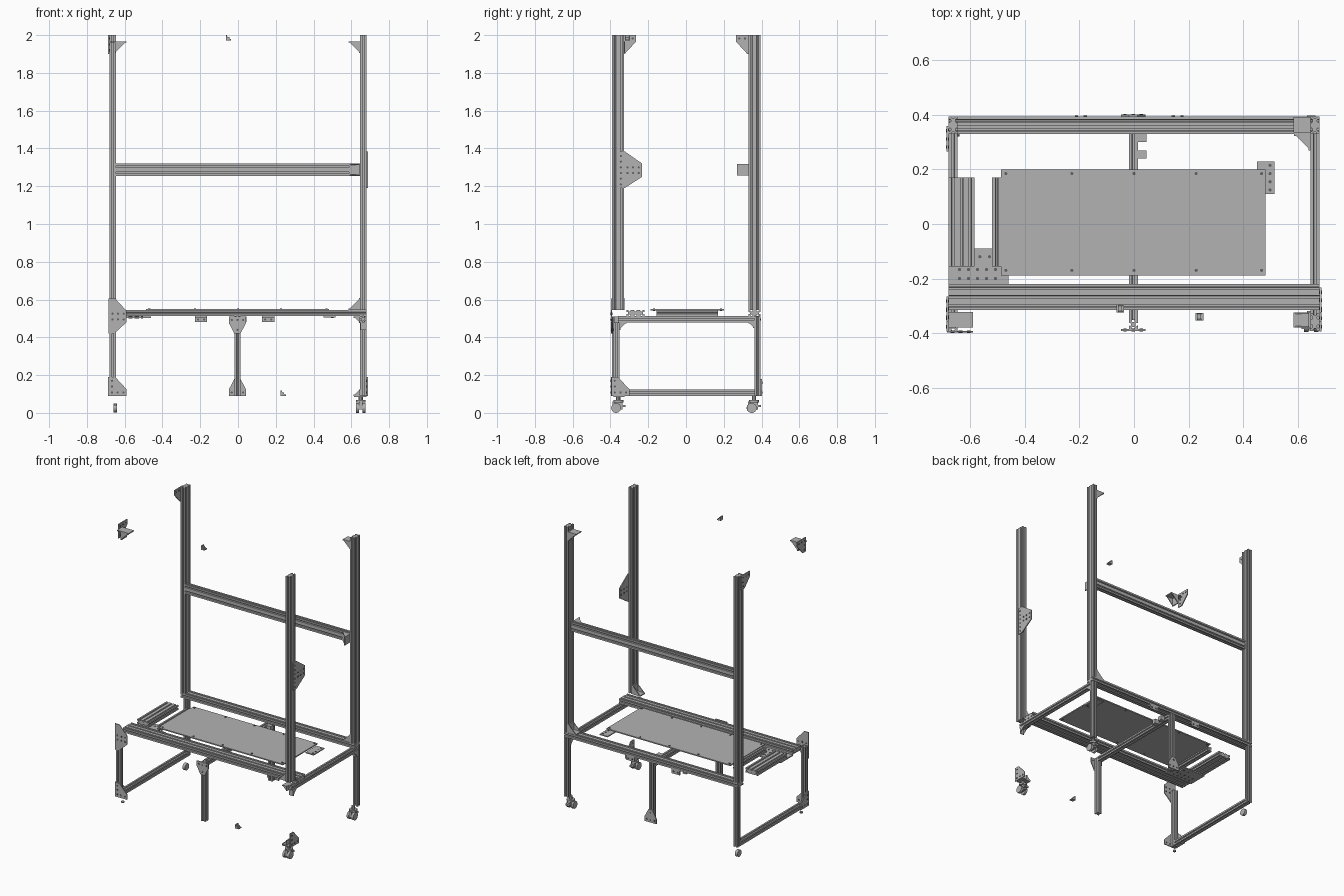
import bpy, bmesh, math
from mathutils import Vector

if "Cube" in bpy.data.objects:
    bpy.data.objects.remove(bpy.data.objects["Cube"])


def material(name, value):
    m = bpy.data.materials.new(name)
    m.use_nodes = True
    col = (value, value, value, 1)
    m.diffuse_color = col
    m.node_tree.nodes["Principled BSDF"].inputs["Base Color"].default_value = col
    return m


GREY = material("aluminium grey", 0.45)
DARK = material("bolt grey", 0.12)
AX = {"x": 0, "y": 1, "z": 2}


def place(axis, u, v, w):
    """Put w on the given axis and u, v on the other two in order."""
    p = [u, v]
    p.insert(AX[axis], w)
    return Vector(p)


def prism(name, axis, outline, lo, hi, mat=GREY):
    bm = bmesh.new()
    face = bm.faces.new([bm.verts.new(place(axis, u, v, lo)) for u, v in outline])
    ext = bmesh.ops.extrude_face_region(bm, geom=[face])
    moved = [g for g in ext["geom"] if isinstance(g, bmesh.types.BMVert)]
    bmesh.ops.translate(bm, verts=moved, vec=place(axis, 0, 0, hi - lo))
    bmesh.ops.recalc_face_normals(bm, faces=bm.faces)
    mesh = bpy.data.meshes.new(name)
    bm.to_mesh(mesh)
    bm.free()
    mesh.materials.append(mat)
    ob = bpy.data.objects.new(name, mesh)
    bpy.context.collection.objects.link(ob)
    return ob


def rect(u0, u1, v0, v1):
    return [(u0, v0), (u1, v0), (u1, v1), (u0, v1)]


def box(name, x0, x1, y0, y1, z0, z1):
    return prism(name, "z", rect(x0, x1, y0, y1), z0, z1)


def disc(name, axis, u, v, r, lo, hi, mat=GREY, sides=10):
    ring = [(u + r * math.cos(math.tau * i / sides), v + r * math.sin(math.tau * i / sides))
            for i in range(sides)]
    return prism(name, axis, ring, lo, hi, mat)


# Half outline of one T-slot: offset from the slot centre, depth
SLOT = [(-0.0045, 0), (-0.0045, 0.003), (-0.0075, 0.003), (-0.0035, 0.008)]
SLOT += [(-s, d) for s, d in reversed(SLOT)]


def bar(name, axis, u0, u1, v0, v1, lo, hi):
    """Slotted extrusion; the number of slots follows from its width."""
    corners = [Vector(p) for p in rect(u0, u1, v0, v1)]
    outline = []
    for i, a in enumerate(corners):
        side = corners[(i + 1) % 4] - a
        along = side.normalized()
        inward = Vector((-along.y, along.x))
        cells = max(1, round(side.length / 0.0325))
        outline.append(a)
        for c in range(cells):
            mid = a + side * ((c + 0.5) / cells)
            outline += [mid + along * s + inward * d for s, d in SLOT]
    return prism(name, axis, outline, lo, hi)


def bolts(name, axis, points, lo, hi):
    for u, v in points:
        disc(name + "_bolt", axis, u, v, 0.006, lo, hi, DARK, 8)


def gusset_plate(name, axis, u, v, su, sv, lo, hi):
    """Corner plate: square foot at (u, v), tapering along sv."""
    pts = [(0, 0), (0.095, 0), (0.095, 0.035), (0.035, 0.1), (0, 0.1)]
    prism(name, axis, [(u + su * a, v + sv * b) for a, b in pts], lo, hi)
    bolts(name, axis, [(u + su * a, v + sv * b) for a, b in
                       [(0.018, 0.018), (0.048, 0.018), (0.078, 0.018), (0.018, 0.05), (0.018, 0.08)]],
          lo - 0.002, hi + 0.002)


def corner_brace(name, axis, u, v, su, sv, lo, hi, size=0.062):
    """Two flanges with triangular cheeks between them."""
    t = 0.007
    prism(name + "_foot", axis, rect(*sorted((u, u + su * size)), *sorted((v, v + sv * t))), lo, hi)
    prism(name + "_back", axis, rect(*sorted((u, u + su * t)), *sorted((v, v + sv * size))), lo, hi)
    tri = [(u, v), (u + su * size, v), (u, v + sv * size)]
    for a in (lo, hi - 0.005):
        prism(name + "_cheek", axis, tri, a, a + 0.005)


# Upright posts
for name, x0, y0 in [("left_back", 0.647, 0.33), ("right_back", -0.68, 0.33), ("left_front", 0.647, -0.392)]:
    bar(name + "_post", "z", x0, x0 + 0.033, y0, y0 + 0.065, 0.545, 2)

# Legs
for name, x0, y0 in [("left_back", 0.647, 0.362), ("right_back", -0.68, 0.362), ("right_front", -0.68, -0.392),
                     ("middle_front", -0.019, -0.385), ("middle_back", -0.019, 0.362)]:
    bar(name + "_leg", "z", x0, x0 + 0.033, y0, y0 + 0.033, 0.09, 0.51)

# Long beams
bar("back_beam", "x", 0.33, 0.395, 0.512, 0.545, -0.68, 0.68)
bar("upper_back_beam", "x", 0.33, 0.363, 1.255, 1.32, -0.647, 0.647)
bar("front_beam", "x", -0.315, -0.22, 0.512, 0.545, -0.68, 0.68)

# Cross bars
bar("left_cross_bar", "y", 0.647, 0.68, 0.479, 0.512, -0.36, 0.362)
bar("middle_cross_bar", "y", -0.019, 0.014, 0.479, 0.512, -0.352, 0.362)
bar("right_bottom_bar", "y", -0.68, -0.647, 0.09, 0.123, -0.359, 0.362)

# Short bars and joining plate at the right side
bar("wide_short_bar", "y", -0.68, -0.585, 0.512, 0.545, -0.155, 0.17)
bar("narrow_short_bar", "y", -0.52, -0.487, 0.512, 0.545, -0.155, 0.17)
prism("joining_plate", "z", [(-0.68, -0.225), (-0.46, -0.225), (-0.46, -0.155), (-0.515, -0.155),
                             (-0.515, -0.09), (-0.68, -0.09)], 0.503, 0.511)
bolts("joining_plate", "z", [(-0.64 + 0.033 * i, -0.2 + 0.033 * j) for i in range(5) for j in range(2)]
      + [(-0.565 + 0.035 * i, -0.12) for i in range(2)], 0.501, 0.513)

# Table panel
box("table_panel", -0.487, 0.483, -0.188, 0.2, 0.541, 0.549)
bolts("panel", "z", [(x, y) for x in (-0.47, -0.228, 0, 0.228, 0.468) for y in (-0.17, 0.185)], 0.539, 0.553)
box("panel_side_plate", 0.452, 0.515, 0.11, 0.23, 0.505, 0.512)
bolts("side_plate", "z", [(0.499, 0.125 + 0.03 * i) for i in range(4)], 0.503, 0.514)

# Middle leg plates
for name, z, s, lo in [("middle_front", 0.51, -1, -0.393), ("middle_back", 0.09, 1, 0.395)]:
    half = [(0.045, 0), (0.045, 0.035), (0.016, 0.09)]
    pts = half + [(-a, b) for a, b in reversed(half)]
    prism(name + "_plate", "y", [(a - 0.003, z + s * b) for a, b in pts], lo, lo + 0.007)
    bolts(name, "y", [(a - 0.003, z + s * 0.018) for a in (-0.03, 0, 0.03)] + [(-0.003, z + s * 0.07)],
          lo - 0.002, lo + 0.009)

# Small plates below the back beam
for x in (-0.195, 0.16):
    box("back_beam_plate", x - 0.032, x + 0.032, 0.362, 0.395, 0.505, 0.512)
    box("back_beam_flange", x - 0.032, x + 0.032, 0.388, 0.395, 0.48, 0.512)
    bolts("back_beam", "y", [(x - 0.016, 0.495), (x + 0.016, 0.495)], 0.386, 0.398)
for y in (0.315, 0.255):
    box("middle_bar_plate", 0.014, 0.045, y - 0.015, y + 0.015, 0.48, 0.511)

# Right front corner plates
gusset_plate("right_front_lower_plate", "y", -0.685, 0.09, 1, 1, -0.398, -0.392)
gusset_plate("right_front_lower_side_plate", "x", -0.395, 0.09, 1, 1, -0.687, -0.68)
prism("right_front_upper_plate", "y", [(-0.685, 0.42), (-0.655, 0.42), (-0.59, 0.48), (-0.59, 0.54),
                                       (-0.65, 0.605), (-0.685, 0.605)], -0.398, -0.392)
bolts("right_front_upper", "y", [(-0.665 + 0.03 * i, 0.495 + 0.03 * j) for i in range(3) for j in range(2)],
      -0.4, -0.39)

# Mid-height plate on the left front post
prism("post_side_plate", "x", [(-0.36, 1.19), (-0.325, 1.19), (-0.232, 1.25), (-0.232, 1.32),
                               (-0.325, 1.385), (-0.36, 1.385)], 0.68, 0.687)
bolts("post_side", "x", [(-0.345, 1.21 + 0.03 * i) for i in range(6)]
      + [(-0.31 + 0.03 * i, z) for i in range(3) for z in (1.27, 1.3)], 0.678, 0.689)

# Corner braces on posts and beams
corner_brace("left_back_base_brace", "y", 0.647, 0.545, -1, 1, 0.335, 0.392)
corner_brace("left_front_base_brace", "y", 0.647, 0.545, -1, 1, -0.38, -0.325)
corner_brace("left_back_top_brace", "y", 0.647, 1.967, -1, -1, 0.335, 0.392)
corner_brace("left_back_beam_brace", "z", 0.647, 0.33, -1, -1, 1.257, 1.318, 0.06)
corner_brace("left_front_under_brace", "x", -0.355, 0.479, 1, -1, 0.648, 0.68, 0.04)
corner_brace("left_back_under_brace", "x", 0.362, 0.479, -1, -1, 0.648, 0.68, 0.03)
corner_brace("left_front_leg_brace", "y", 0.647, 0.51, -1, -1, -0.38, -0.325, 0.035)
gusset_plate("right_back_top_plate", "x", 0.36, 2, -1, -1, -0.687, -0.68)

# Detached brace where the right front post would end
gusset_plate("right_front_top_plate", "x", -0.36, 2, 1, -1, -0.687, -0.68)
corner_brace("right_front_top_brace", "y", -0.652, 1.967, 1, -1, -0.38, -0.322)
box("right_front_top_pad", -0.68, -0.652, -0.38, -0.322, 1.96, 1.967)

# Detached plate above the left front caster
gusset_plate("left_front_lower_plate", "x", -0.395, 0.09, 1, 1, 0.68, 0.687)
box("left_front_lower_pad", 0.615, 0.68, -0.385, -0.325, 0.085, 0.092)
corner_brace("left_front_lower_brace", "y", 0.647, 0.09, -1, 1, -0.38, -0.325, 0.035)

# Small detached braces
for x, y, z in [(-0.05, -0.31, 1.972), (0.24, -0.34, 0.09)]:
    corner_brace("small_brace", "y", x - 0.014, z, 1, 1, y - 0.014, y + 0.014, 0.028)
    box("small_brace_core", x - 0.012, x + 0.004, y - 0.009, y + 0.009, z, z + 0.018)


# Casters under the left legs
def caster(name, x, y):
    disc(name + "_stem", "z", x, y, 0.012, 0.055, 0.092)
    disc(name + "_swivel", "z", x, y, 0.026, 0.056, 0.068, GREY, 20)
    for s in (-1, 1):
        disc(name + "_wheel", "x", y - 0.012, 0.026, 0.026, x + s * 0.018 - 0.008, x + s * 0.018 + 0.008, GREY, 24)
    box(name + "_fork", x - 0.01, x + 0.01, y - 0.032, y + 0.022, 0.018, 0.06)
    box(name + "_brake", x - 0.016, x + 0.016, y + 0.008, y + 0.038, 0.03, 0.042)


caster("left_front_caster", 0.65, -0.358)
caster("left_back_caster", 0.65, 0.36)

# Loose wheel and nut under the right legs
disc("right_back_wheel", "x", 0.345, 0.026, 0.024, -0.66, -0.64, GREY, 24)
disc("right_front_nut", "z", -0.65, -0.36, 0.01, 0.04, 0.05)
